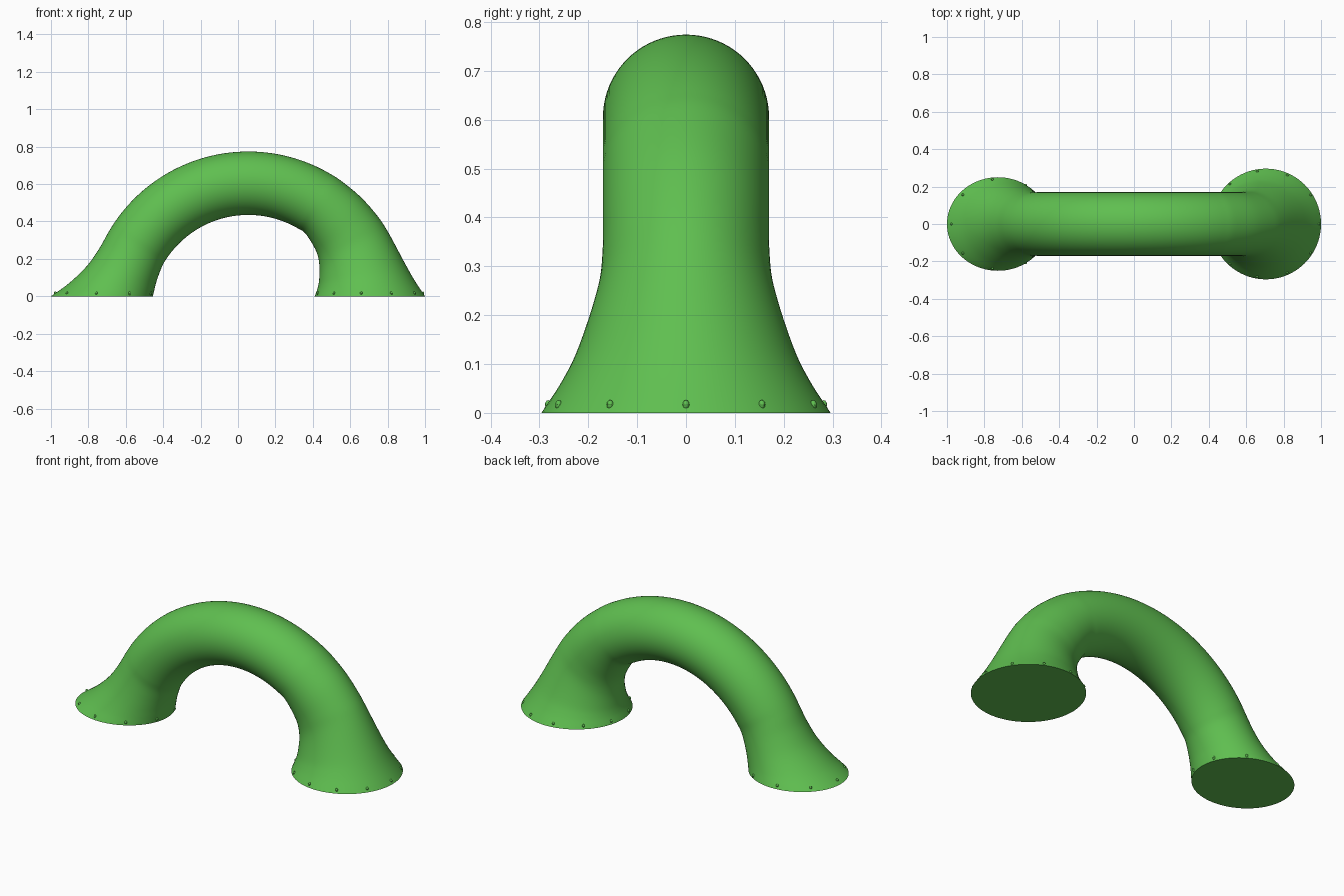
import bpy, bmesh, math
from mathutils import Vector

if "Cube" in bpy.data.objects:
    bpy.data.objects.remove(bpy.data.objects["Cube"])

mat = bpy.data.materials.new("green")
mat.diffuse_color = (0.115, 0.52, 0.08, 1)
mat.use_nodes = True
mat.node_tree.nodes["Principled BSDF"].inputs["Base Color"].default_value = mat.diffuse_color

CX, CZ, R_OUT, R_IN, TUBE = 0.055, -0.09, 0.864, 0.525, 0.17
SIDES, STEPS = 80, 6


def arc(deg, r):
    a = math.radians(deg)
    return (CX + r * math.cos(a), CZ + r * math.sin(a))


# Stations: outer x, outer z, inner x, inner z, half depth
left_foot = [(-1, 0, -0.455, 0, 0.25), (-0.9, 0.073, -0.447, 0.035, 0.222),
             (-0.808, 0.162, -0.437, 0.075, 0.198), (-0.742, 0.255, -0.42, 0.125, 0.18)]
arch = [(*arc(d, R_OUT), *arc(d, R_IN), TUBE) for d in range(150, 54, -5)]
right_foot = [(*arc(46, R_OUT), 0.396, 0.283, 0.17), (*arc(37, R_OUT), 0.425, 0.222, 0.171),
              (*arc(30, R_OUT), 0.436, 0.155, 0.181), (0.893, 0.175, 0.434, 0.09, 0.22),
              (0.943, 0.087, 0.426, 0.045, 0.253), (1, 0, 0.41, 0, 0.296)]
stations = [Vector(s) for s in left_foot + arch + right_foot]


def station(t):
    """Catmull-Rom interpolation along the stations."""
    n = len(stations)
    i = min(int(t), n - 2)
    f = t - i
    p1, p2 = stations[i], stations[i + 1]
    p0 = stations[i - 1] if i > 0 else 2 * p1 - p2
    p3 = stations[i + 2] if i + 2 < n else 2 * p2 - p1
    return 0.5 * (2 * p1 + (p2 - p0) * f + (2 * p0 - 5 * p1 + 4 * p2 - p3) * f * f
                  + (3 * p1 - p0 - 3 * p2 + p3) * f ** 3)


def surface(t, ang):
    ox, oz, ix, iz, b = station(t)
    c = math.cos(ang)
    return Vector(((ox + ix) / 2 + (ox - ix) / 2 * c, b * math.sin(ang),
                   (oz + iz) / 2 + (oz - iz) / 2 * c))


def finish(bm, name):
    bmesh.ops.recalc_face_normals(bm, faces=bm.faces)
    me = bpy.data.meshes.new(name)
    bm.to_mesh(me)
    bm.free()
    ob = bpy.data.objects.new(name, me)
    bpy.context.collection.objects.link(ob)
    me.materials.append(mat)
    bpy.ops.object.select_all(action='DESELECT')
    ob.select_set(True)
    bpy.context.view_layer.objects.active = ob
    bpy.ops.object.shade_smooth_by_angle(angle=math.radians(35))


# Arched tube with flared feet
bm = bmesh.new()
count = (len(stations) - 1) * STEPS
rings = [[bm.verts.new(surface(k / STEPS, 2 * math.pi * j / SIDES)) for j in range(SIDES)]
         for k in range(count + 1)]
for a, b in zip(rings, rings[1:]):
    for j in range(SIDES):
        k = (j + 1) % SIDES
        bm.faces.new((a[j], a[k], b[k], b[j]))
bm.faces.new(rings[0])
bm.faces.new(rings[-1])
finish(bm, "arched_tube")


# Tiny rivets around each foot rim
def rivets(name, number, base, direction):
    bm = bmesh.new()
    for i in range(number):
        ang = 2 * math.pi * i / number
        t = 0.0
        while surface(base + direction * t, ang).z < 0.016:
            t += 0.01
        p = surface(base + direction * t, ang)
        new = bmesh.ops.create_uvsphere(bm, u_segments=10, v_segments=6, radius=0.007)["verts"]
        for v in new:
            v.co.z *= 1.4
            v.co += p
    finish(bm, name)


rivets("left_foot_rivets", 9, 0, 1)
rivets("right_foot_rivets", 11, len(stations) - 1, -1)
